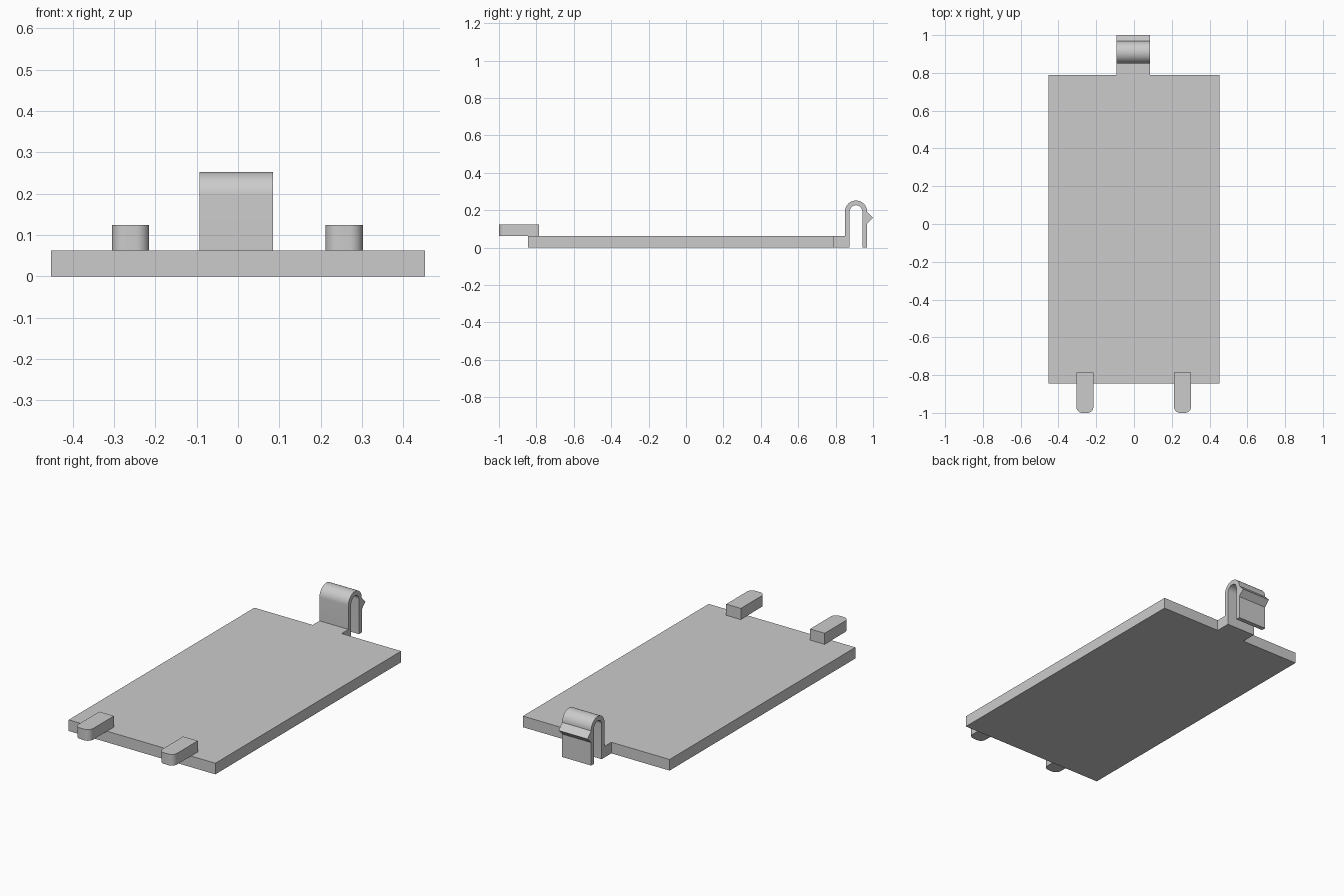
import bpy, bmesh
from math import sin, cos, pi, radians
from mathutils import Vector

cube = bpy.data.objects.get("Cube")
if cube:
    bpy.data.objects.remove(cube, do_unlink=True)

grey = bpy.data.materials.new("light grey plastic")
grey.use_nodes = True
colour = (0.6, 0.6, 0.6, 1)
grey.diffuse_color = colour
grey.node_tree.nodes["Principled BSDF"].inputs["Base Color"].default_value = colour


def arc(cx, cy, r, start, end, steps):
    """Points along a circular arc, angles in degrees."""
    angles = [radians(start + (end - start) * i / steps) for i in range(steps + 1)]
    return [(cx + r * cos(a), cy + r * sin(a)) for a in angles]


def extrude_profile(name, points, place, direction):
    """Solid made by sweeping a closed 2D outline along a direction."""
    bm = bmesh.new()
    face = bm.faces.new([bm.verts.new(place(*p)) for p in points])
    swept = bmesh.ops.extrude_face_region(bm, geom=[face])["geom"]
    verts = [v for v in swept if isinstance(v, bmesh.types.BMVert)]
    bmesh.ops.translate(bm, verts=verts, vec=Vector(direction))
    bmesh.ops.recalc_face_normals(bm, faces=bm.faces)
    mesh = bpy.data.meshes.new(name)
    bm.to_mesh(mesh)
    bm.free()
    mesh.materials.append(grey)
    obj = bpy.data.objects.new(name, mesh)
    bpy.context.collection.objects.link(obj)
    bpy.ops.object.select_all(action="DESELECT")
    obj.select_set(True)
    bpy.context.view_layer.objects.active = obj
    bpy.ops.object.shade_smooth_by_angle(angle=radians(30))
    return obj


# Flat cover panel
thick = 0.062
half_w, front, back = 0.452, -0.845, 0.79
panel = [(-half_w, front), (half_w, front), (half_w, back), (-half_w, back)]
extrude_profile("cover_panel", panel, lambda x, y: (x, y, 0), (0, 0, thick))

# Two locating tabs on the front edge, with rounded front corners
tab_r, tab_half = 0.032, 0.045
for name, cx in (("right_tab", -0.26), ("left_tab", 0.257)):
    inner = tab_half - tab_r
    outline = [(cx + tab_half, -0.785), (cx - tab_half, -0.785)]
    outline += arc(cx - inner, tab_r - 1, tab_r, 180, 270, 10)
    outline += arc(cx + inner, tab_r - 1, tab_r, 270, 360, 10)
    extrude_profile(name, outline, lambda x, y: (x, y, thick), (0, 0, thick))

# Springy latch: foot, bent strip and barb in one side profile
bend_y, bend_z, outer_r, inner_r = 0.909, 0.193, 0.059, 0.034
latch = [(back, 0), (bend_y - inner_r, 0)]
latch += arc(bend_y, bend_z, inner_r, 180, 0, 20)
latch += [(bend_y + inner_r, 0), (bend_y + outer_r, 0)]
latch += [(bend_y + outer_r, 0.128), (1, 0.16)]
latch += arc(bend_y, bend_z, outer_r, 0, 180, 24)
latch += [(bend_y - outer_r, thick), (back, thick)]
extrude_profile("latch_clip", latch, lambda y, z: (-0.093, y, z), (0.178, 0, 0))
